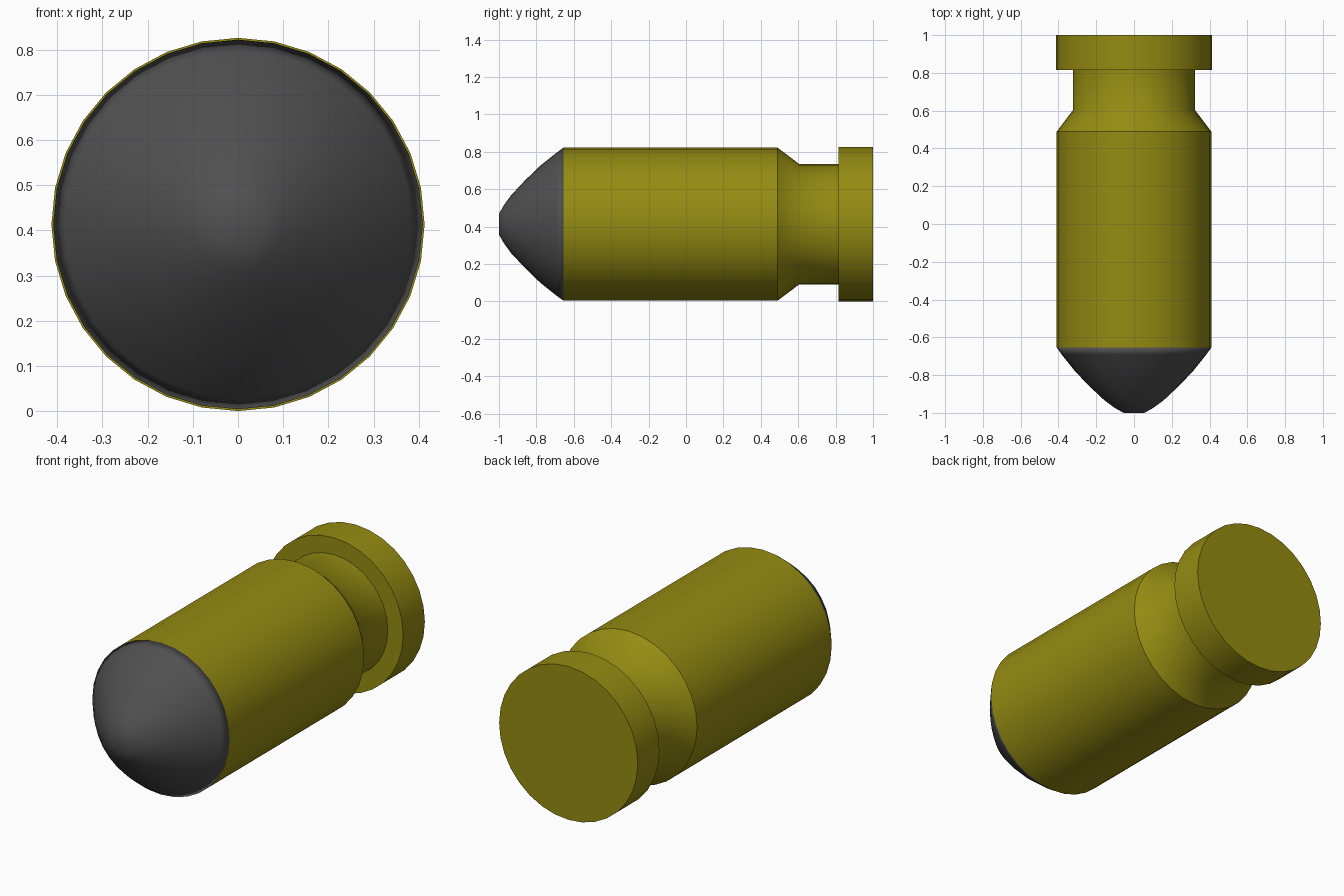
import bpy, bmesh, math

if "Cube" in bpy.data.objects:
    bpy.data.objects.remove(bpy.data.objects["Cube"])

SIDES = 32
AXIS_Z = 0.413


def material(name, rgb):
    m = bpy.data.materials.new(name)
    m.diffuse_color = (*rgb, 1)
    m.use_nodes = True
    m.node_tree.nodes["Principled BSDF"].inputs["Base Color"].default_value = m.diffuse_color
    return m


def lathe(name, profile, mat, cap_start=False, cap_end=False, sharp=180):
    """Revolve (y, radius) points around the long axis, front to back."""
    bm = bmesh.new()
    rings = []
    for y, r in profile:
        rings.append([bm.verts.new((r * math.sin(2 * math.pi * i / SIDES), y,
                                    AXIS_Z + r * math.cos(2 * math.pi * i / SIDES)))
                      for i in range(SIDES)])
    for a, b in zip(rings, rings[1:]):
        for i in range(SIDES):
            j = (i + 1) % SIDES
            bm.faces.new((a[i], a[j], b[j], b[i]))
    if cap_start:
        bm.faces.new(rings[0][::-1])
    if cap_end:
        bm.faces.new(rings[-1])
    # point side faces away from the axis, caps along it
    bmesh.ops.recalc_face_normals(bm, faces=bm.faces)
    for f in bm.faces:
        f.smooth = True
    for e in bm.edges:
        if len(e.link_faces) == 2 and e.calc_face_angle() > math.radians(sharp):
            e.smooth = False
    me = bpy.data.meshes.new(name)
    bm.to_mesh(me)
    bm.free()
    me.materials.append(mat)
    ob = bpy.data.objects.new(name, me)
    bpy.context.collection.objects.link(ob)
    return ob


brass = material("brass", (0.30, 0.26, 0.006))
lead = material("dark_metal", (0.08, 0.08, 0.08))

# Rounded nose, its base smoothed into the seated end
lathe("nose", [(-1.0, 0.055), (-0.975, 0.10), (-0.935, 0.155), (-0.86, 0.235),
               (-0.78, 0.312), (-0.69, 0.384), (-0.655, 0.409)],
      lead, cap_start=True, cap_end=True)

# Straight casing
lathe("casing", [(-0.655, 0.409), (0.49, 0.409)], brass)

# Tapered groove behind the casing
lathe("groove", [(0.49, 0.409), (0.605, 0.322), (0.815, 0.322)], brass)

# Base rim: inner shoulder, edge and flat back
lathe("rim", [(0.815, 0.322), (0.815, 0.413), (1.0, 0.413)], brass,
      cap_end=True, sharp=40)
